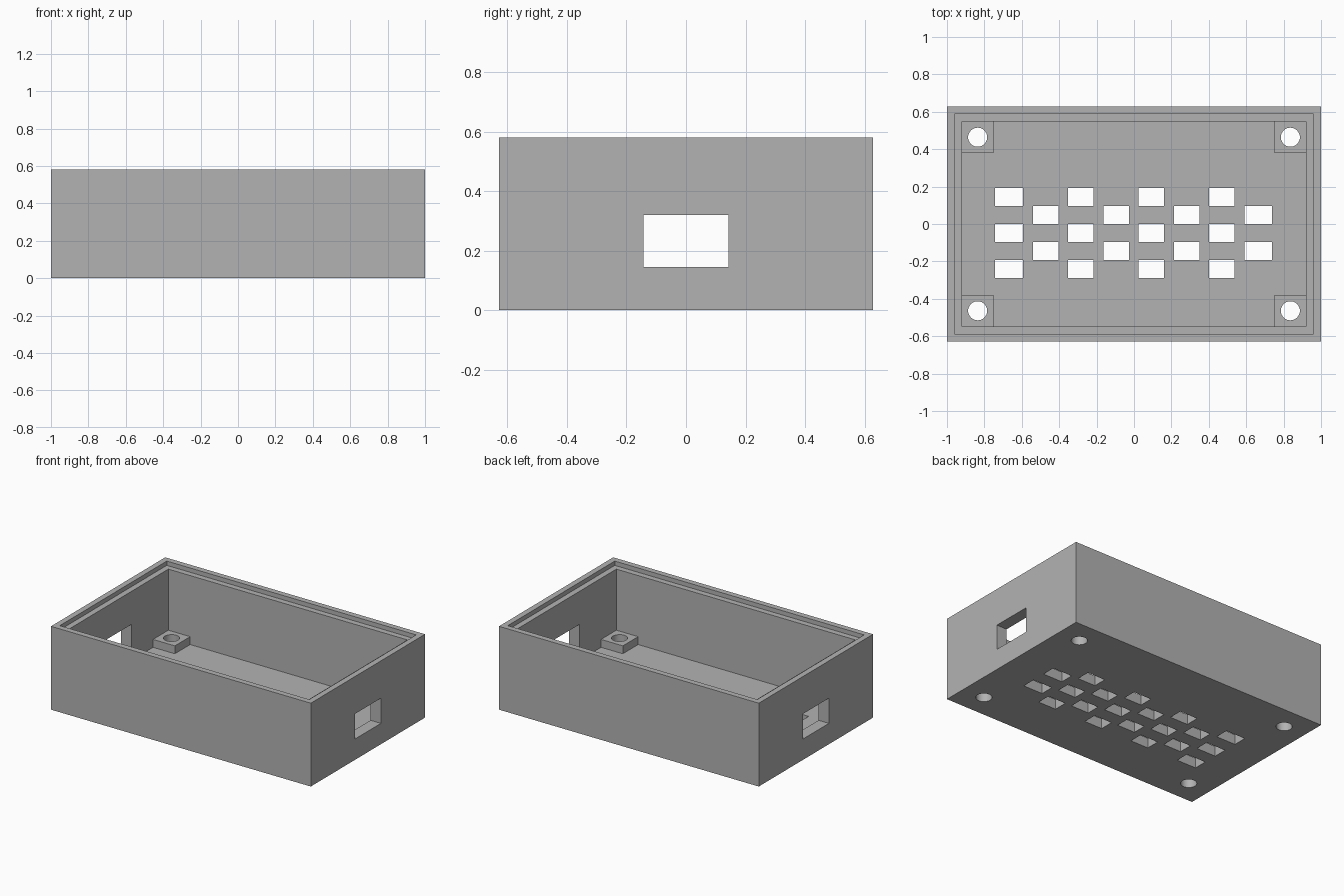
import bpy

old = bpy.data.objects.get("Cube")
if old:
    bpy.data.objects.remove(old, do_unlink=True)

grey = bpy.data.materials.new("plain grey")
grey.use_nodes = True
colour = (0.45, 0.45, 0.45, 1)
grey.diffuse_color = colour
grey.node_tree.nodes["Principled BSDF"].inputs["Base Color"].default_value = colour

X, Y, H = 1.0, 0.628, 0.58          # outer half sizes and height
WALL, LIP, LIP_DEPTH = 0.08, 0.04, 0.03
FLOOR, POST_TOP, POST = 0.07, 0.125, 0.168


def block(name, x0, x1, y0, y1, z0, z1):
    bpy.ops.mesh.primitive_cube_add(
        size=1, location=((x0 + x1) / 2, (y0 + y1) / 2, (z0 + z1) / 2))
    ob = bpy.context.object
    ob.name = name
    ob.scale = (x1 - x0, y1 - y0, z1 - z0)
    bpy.ops.object.transform_apply(location=False, rotation=False, scale=True)
    ob.data.materials.append(grey)
    return ob


def combine(target, tool, operation):
    mod = target.modifiers.new(tool.name, "BOOLEAN")
    mod.operation = operation
    mod.solver = "EXACT"
    mod.object = tool
    bpy.context.view_layer.objects.active = target
    bpy.ops.object.modifier_apply(modifier=mod.name)
    bpy.data.objects.remove(tool, do_unlink=True)


# Open tray with a stepped rim
case = block("enclosure_tray", -X, X, -Y, Y, 0, H)
ix, iy = X - WALL, Y - WALL
combine(case, block("cavity", -ix, ix, -iy, iy, FLOOR, H + 0.1), "DIFFERENCE")
rx, ry = X - LIP, Y - LIP
combine(case, block("rim_step", -rx, rx, -ry, ry, H - LIP_DEPTH, H + 0.1), "DIFFERENCE")

# Port opening through both end walls
combine(case, block("port", -1.2, 1.2, -0.143, 0.143, 0.145, 0.32), "DIFFERENCE")

# Corner posts with screw holes
for sx in (-1, 1):
    for sy in (-1, 1):
        xs = sorted((sx * (ix - POST), sx * (ix + 0.02)))
        ys = sorted((sy * (iy - POST), sy * (iy + 0.02)))
        combine(case, block("post", *xs, *ys, FLOOR - 0.02, POST_TOP), "UNION")
        bpy.ops.mesh.primitive_cylinder_add(
            vertices=32, radius=0.051, depth=0.6,
            location=(sx * (ix - POST / 2), sy * (iy - POST / 2), 0))
        combine(case, bpy.context.object, "DIFFERENCE")

# Staggered floor vents
for row in range(5):
    top = 0.192 - row * 0.096
    for col in range(4):
        x0 = -0.731 + col * 0.377 + (0.19 if row % 2 else 0)
        x1 = x0 + 0.137
        if row % 2 and col == 3:
            x1 += 0.012
        elif row % 2 == 0 and col == 0:
            x0 -= 0.012
        combine(case, block("vent", x0, x1, top - 0.0955, top, -0.1, FLOOR + 0.1),
                "DIFFERENCE")

# Crisp edges, with round screw holes
bpy.ops.object.select_all(action="DESELECT")
case.select_set(True)
bpy.context.view_layer.objects.active = case
bpy.ops.object.shade_smooth_by_angle(angle=0.52)
